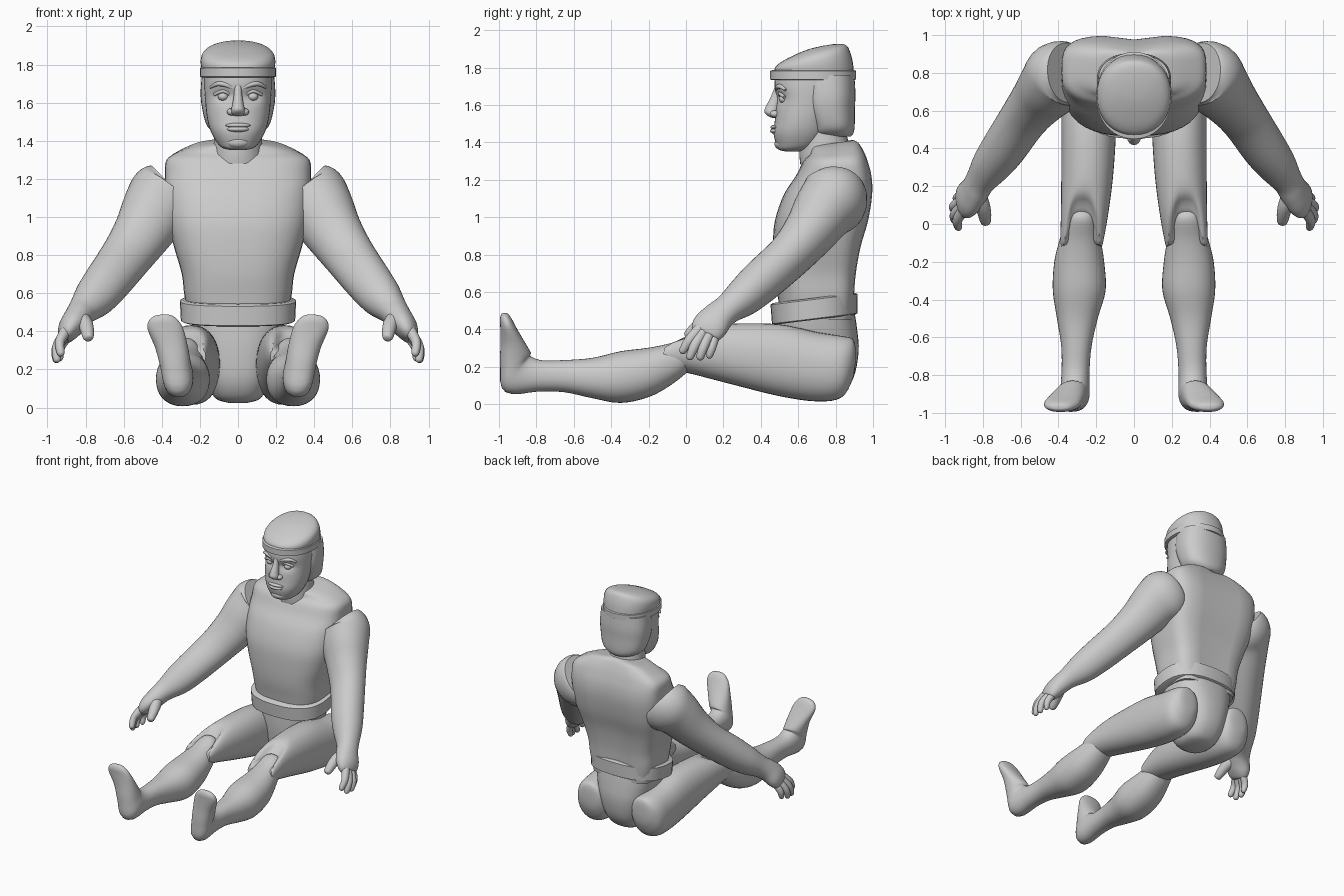
import bpy, bmesh
from math import sin, cos, pi, radians, exp
from mathutils import Vector

N = 36


def spow(v, p):
    return (abs(v) ** (2 / p)) * (1 if v >= 0 else -1)


def catmull(rows, steps):
    """Smoothly resample a list of number tuples."""
    out = []
    for i in range(len(rows) - 1):
        p0, p1 = rows[max(i - 1, 0)], rows[i]
        p2, p3 = rows[i + 1], rows[min(i + 2, len(rows) - 1)]
        for k in range(steps):
            t = k / steps
            out.append([0.5 * (2 * b + (c - a) * t + (2 * a - 5 * b + 4 * c - d) * t * t
                               + (3 * b - a - 3 * c + d) * t ** 3)
                        for a, b, c, d in zip(p0, p1, p2, p3)])
    return out + [list(rows[-1])]


def loft(name, rings, power=2.0, back=None, side=1, steps=4, auto=False, warp=None, angle=45):
    """Skin elliptical rings (x, y, z, half_a, half_b[, pitch]); auto aligns rings to the path."""
    if not auto:
        rings = [tuple(r) + (0,) * (6 - len(r)) for r in rings]
    rows = catmull(rings, steps) if steps > 1 else rings
    bm = bmesh.new()
    loops = []
    for i, r in enumerate(rows):
        c = Vector(r[:3])
        if auto:
            t = (Vector(rows[min(i + 1, len(rows) - 1)][:3]) - Vector(rows[max(i - 1, 0)][:3])).normalized()
            u = Vector((0, 1, 0))
            u = (u - t * u.dot(t)).normalized()
            v = t.cross(u)
        else:
            p = radians(r[5])
            u, v = Vector((1, 0, 0)), Vector((0, cos(p), sin(p)))
        loop = []
        for k in range(N):
            a = 2 * pi * k / N
            pw = back if back and sin(a) > 0 else power
            co = c + u * (max(r[3], .001) * spow(cos(a), pw)) + v * (max(r[4], .001) * spow(sin(a), pw))
            if warp:
                co = warp(co)
            co.x *= side
            loop.append(bm.verts.new(co))
        loops.append(loop)
    for A, B in zip(loops, loops[1:]):
        for k in range(N):
            bm.faces.new((A[k], A[(k + 1) % N], B[(k + 1) % N], B[k]))
    for L in (loops[0], loops[-1]):
        mid = bm.verts.new(sum((v.co for v in L), Vector()) / N)
        for k in range(N):
            bm.faces.new((L[k], L[(k + 1) % N], mid))
    bmesh.ops.recalc_face_normals(bm, faces=bm.faces)
    return finish(name, bm, angle)


def finish(name, bm, angle=45):
    me = bpy.data.meshes.new(name)
    bm.to_mesh(me)
    bm.free()
    ob = bpy.data.objects.new(name, me)
    bpy.context.collection.objects.link(ob)
    bpy.ops.object.select_all(action='DESELECT')
    ob.select_set(True)
    bpy.context.view_layer.objects.active = ob
    bpy.ops.object.shade_smooth_by_angle(angle=radians(angle))
    return ob


def ball(name, loc, size):
    bm = bmesh.new()
    bmesh.ops.create_uvsphere(bm, u_segments=24, v_segments=14, radius=1)
    for v in bm.verts:
        v.co = Vector([l + s * c for l, s, c in zip(loc, size, v.co)])
    return finish(name, bm)


# Torso, with a flat back and a shallow spine groove
def spine(co):
    if co.y > .8:
        co.y -= .022 * exp(-(co.x / .06) ** 2)
    return co


loft("torso", [(0, .70, .45, .25, .19), (0, .695, .58, .28, .205), (0, .69, .70, .295, .22),
               (0, .70, .84, .335, .235), (0, .725, .98, .37, .25), (0, .76, 1.12, .382, .237),
               (0, .79, 1.22, .384, .203), (0, .80, 1.30, .375, .172), (0, .805, 1.345, .31, .145, 4),
               (0, .795, 1.38, .22, .13, 8), (0, .785, 1.395, .13, .12, 8)],
     power=2.7, back=4.2, warp=spine)
loft("neck", [(0, .75, 1.30, .14, .14, 8), (0, .74, 1.36, .13, .135, 8), (0, .73, 1.48, .12, .12)])

# Belt, tilted down at the front
loft("belt", [(0, .69, .452, .285, .215, 7), (0, .688, .458, .30, .23, 7),
              (0, .685, .56, .305, .235, 7), (0, .683, .568, .29, .22, 7)],
     power=2.5, steps=1, angle=40)

# Pelvis
loft("pelvis", [(0, .70, .025, .05, .06), (0, .70, .05, .12, .13), (0, .705, .14, .165, .19),
                (0, .71, .28, .205, .213), (0, .705, .40, .235, .21), (0, .70, .50, .255, .20)], power=2.5)


# Head with eye sockets pressed in
def sockets(co):
    if co.y < .62:
        for s in (-1, 1):
            co.y += .026 * exp(-((co.x - s * .078) / .042) ** 2 - ((co.z - 1.635) / .03) ** 2)
    return co


loft("head", [(0, .57, 1.352, .04, .04), (0, .58, 1.362, .08, .085), (0, .60, 1.39, .11, .118),
              (0, .615, 1.45, .143, .147), (0, .63, 1.52, .162, .155), (0, .655, 1.62, .173, .172),
              (0, .67, 1.70, .178, .197), (0, .68, 1.78, .175, .2)], power=2.2, warp=sockets, steps=6)
loft("nose", [(0, .49, 1.69, .018, .018), (0, .48, 1.64, .022, .028), (0, .463, 1.59, .03, .037),
              (0, .457, 1.562, .036, .038), (0, .468, 1.54, .034, .028), (0, .475, 1.53, .015, .012)])
ball("upper_lip", (0, .480, 1.481), (.066, .028, .013))
ball("lower_lip", (0, .480, 1.461), (.058, .03, .016))
ball("chin", (0, .508, 1.392), (.06, .035, .032))
for s, tag in ((-1, "right"), (1, "left")):
    ball(tag + "_nostril", (s * .035, .475, 1.552), (.023, .026, .019))
    ball(tag + "_eye", (s * .078, .522, 1.632), (.028, .026, .022))
    loft(tag + "_eyelid", [(.035, .51, 1.638, .008, .008), (.078, .503, 1.66, .012, .009),
                           (.125, .525, 1.642, .008, .008)], side=s, auto=True)
    loft(tag + "_eyebrow", [(.022, .484, 1.675, .006, .008), (.07, .49, 1.695, .014, .012),
                            (.11, .506, 1.698, .013, .012), (.145, .532, 1.68, .006, .006)], side=s, auto=True)

# Hair flap, headband and cap
loft("hair", [(0, .80, 1.43, .09, .08), (0, .79, 1.45, .135, .105), (0, .79, 1.49, .168, .112),
              (0, .775, 1.58, .19, .128), (0, .772, 1.66, .196, .134), (0, .77, 1.76, .188, .13)],
     power=3.2, back=2.2)
loft("headband", [(0, .68, 1.733, .19, .22), (0, .68, 1.737, .20, .23),
                  (0, .68, 1.782, .20, .23), (0, .68, 1.786, .19, .22)], power=2.1, steps=1, angle=40)
loft("cap", [(0, .685, 1.76, .188, .214), (0, .684, 1.815, .196, .208, 4), (0, .695, 1.858, .186, .184, 8),
             (0, .718, 1.89, .15, .145, 10), (0, .745, 1.912, .09, .09, 9), (0, .755, 1.92, .03, .03, 9)],
     power=2.2)


# Notch in the thigh end that lets the knee show
def knee_notch(co):
    top = min(max((co.z - .22) / .1, 0), 1)
    near = min(max((.25 - co.y) / .3, 0), 1)
    co.y += .17 * top * near * exp(-((co.x - .275) / .075) ** 4)
    return co


FINGERS = {
    "index": [(.905, .07, .40, .03, .03), (.935, .02, .345, .027, .025), (.93, -.018, .285, .02, .02)],
    "middle": [(.91, .09, .385, .03, .03), (.95, .05, .32, .027, .025), (.95, .02, .252, .02, .02)],
    "ring": [(.91, .125, .375, .03, .03), (.953, .095, .31, .026, .025), (.953, .075, .25, .02, .02)],
    "little": [(.90, .155, .37, .027, .027), (.935, .14, .31, .024, .024), (.935, .125, .26, .018, .018)],
    "thumb": [(.84, .17, .475, .05, .05), (.80, .09, .435, .04, .04), (.785, .012, .37, .026, .028)],
}

for s, tag in ((-1, "right"), (1, "left")):
    # Legs
    loft(tag + "_thigh", [(.235, .905, .26, .04, .05, 90), (.235, .89, .24, .09, .11, 90),
                          (.242, .83, .20, .13, .165, 90), (.24, .70, .20, .143, .185, 90),
                          (.24, .50, .235, .145, .192, 90), (.248, .25, .268, .137, .163, 90),
                          (.262, .05, .285, .125, .128, 90), (.275, -.08, .275, .115, .088, 90),
                          (.277, -.12, .27, .108, .064, 90)], power=2.2, side=s, warp=knee_notch)
    loft(tag + "_shin_and_foot", [(.28, .08, .285, .05, .05, 90), (.28, .03, .278, .08, .088, 90),
                                  (.285, -.08, .215, .108, .112, 90), (.29, -.20, .17, .132, .132, 90),
                                  (.29, -.35, .145, .14, .138, 90), (.30, -.50, .14, .108, .108, 90),
                                  (.305, -.65, .15, .08, .086, 90), (.31, -.79, .152, .074, .085, 85),
                                  (.315, -.90, .163, .08, .118, 56), (.33, -.912, .235, .082, .092, 28),
                                  (.35, -.925, .32, .087, .067, 5), (.38, -.95, .41, .094, .043, 0),
                                  (.39, -.963, .455, .078, .032, 0), (.39, -.968, .48, .05, .02, 0),
                                  (.385, -.97, .488, .02, .01, 0)],
         power=2.2, side=s, steps=4)
    # Arms and palms
    loft(tag + "_arm", [(.345, .80, 1.13, .16, .18), (.385, .79, 1.095, .18, .20), (.435, .735, 1.03, .165, .18),
                        (.50, .66, .92, .14, .155), (.585, .555, .795, .118, .135), (.69, .40, .655, .112, .122),
                        (.755, .31, .575, .10, .108), (.815, .225, .51, .08, .078), (.845, .175, .47, .085, .07),
                        (.88, .13, .42, .095, .062), (.905, .10, .375, .078, .04), (.912, .095, .363, .03, .015)],
         side=s, auto=True, power=2.1)
    # Fingers
    for finger, (p0, p1, p2) in FINGERS.items():
        d = Vector(p2[:3]) - Vector(p1[:3])
        tip = tuple(Vector(p2[:3]) + d.normalized() * .016) + (.006, .006)
        loft(f"{tag}_{finger}_finger", [p0, p1, p2, tip], side=s, auto=True)
